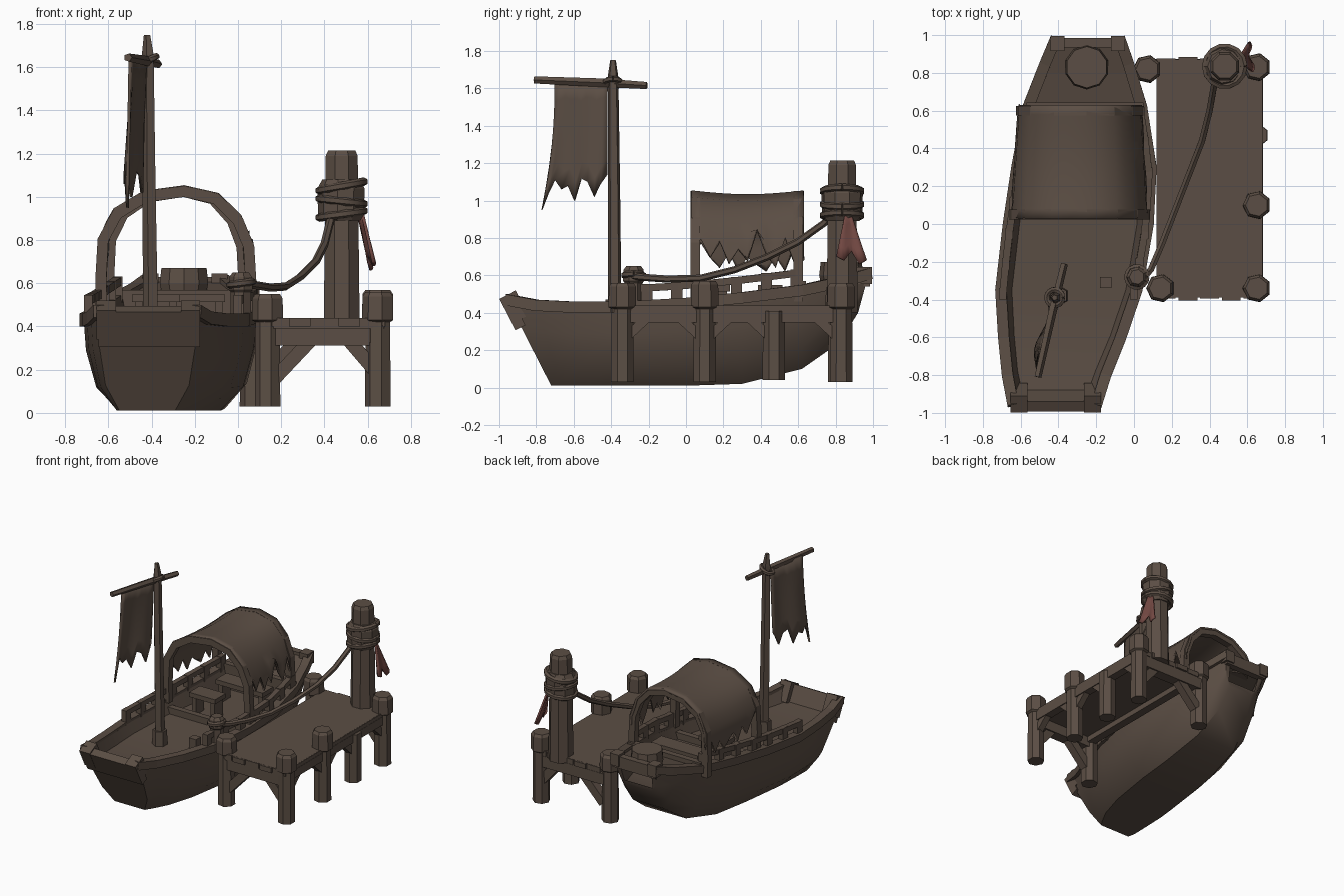
import bpy, bmesh, math
from mathutils import Vector, Matrix

cube = bpy.data.objects.get("Cube")
if cube:
    bpy.data.objects.remove(cube, do_unlink=True)


def material(name, color):
    m = bpy.data.materials.new(name)
    m.use_nodes = True
    m.diffuse_color = (*color, 1)
    m.node_tree.nodes["Principled BSDF"].inputs["Base Color"].default_value = (*color, 1)
    return m


WOOD = material("weathered_brown", (0.105, 0.076, 0.058))
RED = material("faded_red", (0.17, 0.065, 0.055))


def finish(name, bm, mat=WOOD, smooth=False):
    bmesh.ops.recalc_face_normals(bm, faces=bm.faces)
    mesh = bpy.data.meshes.new(name)
    bm.to_mesh(mesh)
    bm.free()
    mesh.materials.append(mat)
    ob = bpy.data.objects.new(name, mesh)
    bpy.context.scene.collection.objects.link(ob)
    if smooth:
        bpy.ops.object.select_all(action="DESELECT")
        ob.select_set(True)
        bpy.context.view_layer.objects.active = ob
        bpy.ops.object.shade_smooth_by_angle(angle=math.radians(40))
    return ob


def loft(name, rings, smooth=False):
    """Skin closed rings and cap both ends."""
    bm = bmesh.new()
    rows = [[bm.verts.new(p) for p in ring] for ring in rings]
    n = len(rows[0])
    for a, b in zip(rows, rows[1:]):
        for k in range(n):
            bm.faces.new((a[k], a[(k + 1) % n], b[(k + 1) % n], b[k]))
    bm.faces.new(rows[0])
    bm.faces.new(rows[-1])
    return finish(name, bm, smooth=smooth)


def tube(name, points, radii, sides=4, ref=(0, 0, 1), smooth=False):
    """Sweep a regular polygon along a path; radii is a number or a list."""
    pts = [Vector(p) for p in points]
    if not isinstance(radii, (list, tuple)):
        radii = [radii] * len(pts)
    rings = []
    for i, p in enumerate(pts):
        t = (pts[min(i + 1, len(pts) - 1)] - pts[max(i - 1, 0)]).normalized()
        side = Vector(ref).cross(t).normalized()
        up = t.cross(side)
        angles = [math.tau * (k + 0.5) / sides for k in range(sides)]
        rings.append([p + radii[i] * (math.cos(a) * side + math.sin(a) * up) for a in angles])
    return loft(name, rings, smooth)


def pillar(name, x, y, levels, sides=7):
    """Upright post from (height, radius) pairs."""
    return tube(name, [(x, y, z) for z, r in levels], [r for z, r in levels], sides, (0, 1, 0))


def box(name, center, size, tilt=0):
    bm = bmesh.new()
    m = Matrix.Translation(center) @ Matrix.Rotation(math.radians(tilt), 4, "X") @ Matrix.Diagonal((*size, 1))
    bmesh.ops.create_cube(bm, size=1, matrix=m)
    return finish(name, bm)


def sheet(name, f, nu, nv, mat=WOOD, thick=0.014):
    """Cloth grid from a function of u and v."""
    bm = bmesh.new()
    g = [[bm.verts.new(f(i / nu, j / nv)) for j in range(nv + 1)] for i in range(nu + 1)]
    for i in range(nu):
        for j in range(nv):
            bm.faces.new((g[i][j], g[i + 1][j], g[i + 1][j + 1], g[i][j + 1]))
    ob = finish(name, bm, mat, True)
    mod = ob.modifiers.new("thickness", "SOLIDIFY")
    mod.thickness, mod.offset = thick, 0
    return ob


def coil(name, x, y, z, radius, thick, tilt):
    ring = [(radius * math.cos(a), radius * math.sin(a)) for a in [math.tau * k / 14 for k in range(15)]]
    return tube(name, [(x + p, y + q, z + p * tilt) for p, q in ring], thick, 6, smooth=True)


def pick(values, u):
    """Linear lookup in an evenly spaced list."""
    s = min(max(u, 0), 1) * (len(values) - 1)
    i = min(int(s), len(values) - 2)
    return values[i] + (values[i + 1] - values[i]) * (s - i)


# Hull stations: y, centre x, half width, sheer, keel, end rake
STATIONS = [(-.96, -.42, .23, .48, .01, .24), (-.8, -.41, .27, .45, .01, .13),
            (-.6, -.38, .32, .44, .01, .04), (-.35, -.345, .37, .44, .01, 0),
            (0, -.295, .38, .46, .01, 0), (.3, -.265, .365, .49, .02, 0),
            (.62, -.26, .31, .53, .1, 0), (.85, -.25, .23, .58, .24, -.03),
            (.98, -.245, .18, .62, .4, -.06)]
HALF = [(1, 1), (.97, .65), (.84, .25), (.56, 0)]


def station(y):
    for a, b in zip(STATIONS, STATIONS[1:]):
        if y <= b[0]:
            t = (y - a[0]) / (b[0] - a[0])
            return [p + (q - p) * t for p, q in zip(a, b)]
    return STATIONS[-1]


def section(y, cx, w, top, keel, rake):
    floor = (min(top - .08, .38) - keel) / (top - keel)
    half = HALF[::-1] + [(1 - .04 / w, 1), (.95 - .05 / w, max(floor, .15))]
    loop = half + [(-u, h) for u, h in reversed(half)]
    return [(cx + u * w, y + rake * (1 - h), keel + h * (top - keel)) for u, h in loop]


loft("hull", [section(*s) for s in STATIONS], True)


def side_point(y, s, lift=0, inset=0):
    _, cx, w, top, _, _ = station(y)
    return (cx + s * (w - inset), y, top + lift)


# Gunwales, handrails and balusters on both sides
for s, label in ((-1, "right"), (1, "left")):
    tube(label + "_gunwale", [side_point(q[0], s, -.01, .01) for q in STATIONS], .042)
    ys = [-.37 + .16 * k for k in range(7)]
    tube(label + "_handrail", [side_point(y, s, .085, .02) for y in ys], .027)
    for y in ys:
        x, _, z = side_point(y, s, 0, .02)
        box(label + "_baluster", (x, y, z + .045), (.04, .06, .12))

# Stern plank with ears, bow deck and bow beam
box("stern_plank", (-.41, -.925, .4), (.47, .06, .18), 27)
for x in (-.61, -.22):
    box("stern_ear", (x, -.92, .43), (.09, .1, .15), 27)
rows = []
for y in (.62, .8, .95):
    _, cx, w, top, _, _ = station(y)
    rows.append([(cx + s * (w - .02), y, top + dz) for s, dz in ((-1, 0), (1, 0), (1, -.05), (-1, -.05))])
loft("bow_deck", rows)
box("bow_beam", (-.245, .96, .585), (.36, .05, .09))
for x in (-.405, -.085):
    box("bow_ear", (x, .955, .6), (.075, .08, .09))
box("bow_bulkhead", (-.26, .62, .44), (.56, .04, .16))
box("bow_sill", (-.26, .62, .545), (.62, .045, .05))
box("middle_sill", (-.29, .05, .4), (.7, .045, .06))

# Bow tub, seats and deck block
pillar("bow_tub", -.25, .83, [(.54, .105), (.6, .118), (.67, .11)], 10)
for x, y, width in ((-.38, .17, .22), (-.26, .45, .4)):
    box("seat", (x, y, .53), (width, .13, .035))
    for s in (-1, 1):
        box("seat_leg", (x + s * (width / 2 - .03), y, .45), (.035, .1, .14))
box("deck_block", (-.15, -.31, .41), (.06, .06, .08))

# Canopy hoops and torn cover
ARCH = [(-.63, .46), (-.635, .62), (-.625, .8), (-.56, .92), (-.43, 1), (-.25, 1.025),
        (-.1, .99), (0, .89), (.05, .77), (.06, .6), (.06, .46)]


def narrow(x, y):
    return -.27 + (x + .27) * (1 - .18 * (y - .05))


for y, name in ((.05, "front_hoop"), (.6, "back_hoop")):
    tube(name, [(narrow(x, y), y, z) for x, z in ARCH], .036, 4, (0, 1, 0))
LEFT_TEAR = [.75, .8, .7, .78, .66, .74, .68, .84, .72, .64, .8, .66, .7]
RIGHT_TEAR = [.66, .78, .7, .64, .72, .6, .7, .66, .58, .7, .62, .75, .68]


def cover(u, v):
    y = .03 + .6 * u
    s = pick([1, 1.4, 2, 3, 4, 5, 6, 7, 8, 9], v) / 10
    x, z = pick([p[0] for p in ARCH], s), pick([p[1] for p in ARCH], s)
    if v < .25:
        z = max(z, pick(RIGHT_TEAR, u))
    if v > .75:
        z = max(z, pick(LEFT_TEAR, u))
    sag = .02 * math.sin(math.pi * u)
    return (narrow(-.27 + (x + .27) * 1.035, y), y, z + (.022 - sag if z > .85 else 0))


sheet("canopy_cover", cover, 12, 18)

# Mast, yard and ragged sail
tube("mast", [(-.4, -.38, .36), (-.41, -.385, 1.1), (-.415, -.39, 1.66), (-.42, -.39, 1.75)],
     [.038, .034, .03, .016], 5, (0, 1, 0))
pillar("mast_foot", -.4, -.38, [(.36, .055), (.47, .05)], 6)
tube("yard", [(-.51, -.81, 1.645), (-.43, -.45, 1.63), (-.37, -.21, 1.615)], [.02, .024, .02], 5)
coil("yard_lashing", -.42, -.39, 1.63, .042, .016, .5)
SAIL = [.5, .55, .62, .54, .52, .64, .56, .58, .53, .6, .69]


def sail(u, v):
    drop = pick(SAIL, u) * v
    y = -.42 - .28 * u - .07 * u * v * v
    return (-.425 - .075 * u - .025 * v + .02 * math.sin(7 * u) * v, y, 1.64 - drop)


sheet("sail", sail, 10, 6)

# Dock deck with uneven ends
box("dock_deck", (.4, .24, .415), (.55, 1.26, .05))
for k in range(5):
    box("deck_plank_end", (.17 + .115 * k, .24, .42), (.1, 1.27 + .02 * (k % 2), .038))

# Dock posts
for x, y, top in ((.14, -.34, .55), (.65, -.34, .56), (.65, .1, .57), (.65, .83, .56), (.07, .82, .55)):
    pillar("dock_post", x, y, [(.03, .062), (.42, .06), (.43, .076), (top - .02, .074), (top, .06)])
pillar("dock_leg", .65, .47, [(.04, .062), (.41, .06)])

# Beams and braces under the dock
for y, x in ((-.34, .14), (.83, .08)):
    tube("cross_beam", [(x, y, .355), (.65, y, .355)], .06)
    tube("cross_brace", [(x + .03, y, .16), (x + .2, y, .34)], .045)
    tube("cross_brace", [(.63, y, .2), (.51, y, .34)], .045)
for x in (.16, .65):
    tube("side_beam", [(x, -.34, .38), (x, .83, .38)], .045)
for y, s in ((-.34, 1), (.1, -1), (.1, 1), (.47, -1), (.83, -1)):
    tube("side_brace", [(.65, y, .25), (.65, y + s * .14, .38)], .035)

# Tall mooring post with wrappings
pillar("mooring_post", .48, .835, [(.4, .09), (.8, .085), (1.19, .08), (1.215, .068)], 8)
pillar("post_wrap", .48, .835, [(.89, .092), (.92, .11), (1.04, .112), (1.08, .09)], 9)
for z, tilt in ((.92, .15), (.98, -.12), (1.05, .2)):
    coil("post_coil", .48, .835, z, .103, .02, tilt)

# Boat cleat and mooring rope
pillar("cleat", .015, -.28, [(.4, .05), (.56, .05), (.57, .058), (.63, .055), (.65, .04)], 7)
coil("cleat_coil", .015, -.28, .6, .052, .018, .15)
tube("mooring_rope", [(.03, -.31, .6), (.09, -.24, .59), (.15, -.1, .58), (.22, .08, .585), (.29, .26, .63),
                      (.36, .44, .7), (.4, .6, .78), (.425, .74, .88), (.45, .8, .96)], .019, 6, smooth=True)


# Red rag hanging from the mooring post
def rag(u, v):
    y = .875 - .02 * u + (u - .5) * (.05 + .13 * v) + .02 * v
    drop = v * pick([.23, .25, .2, .27, .25], u)
    return (.575 + .05 * v - .02 * u + .012 * math.sin(9 * u) * v, y, .93 - drop)


sheet("red_rag", rag, 8, 4, RED)
